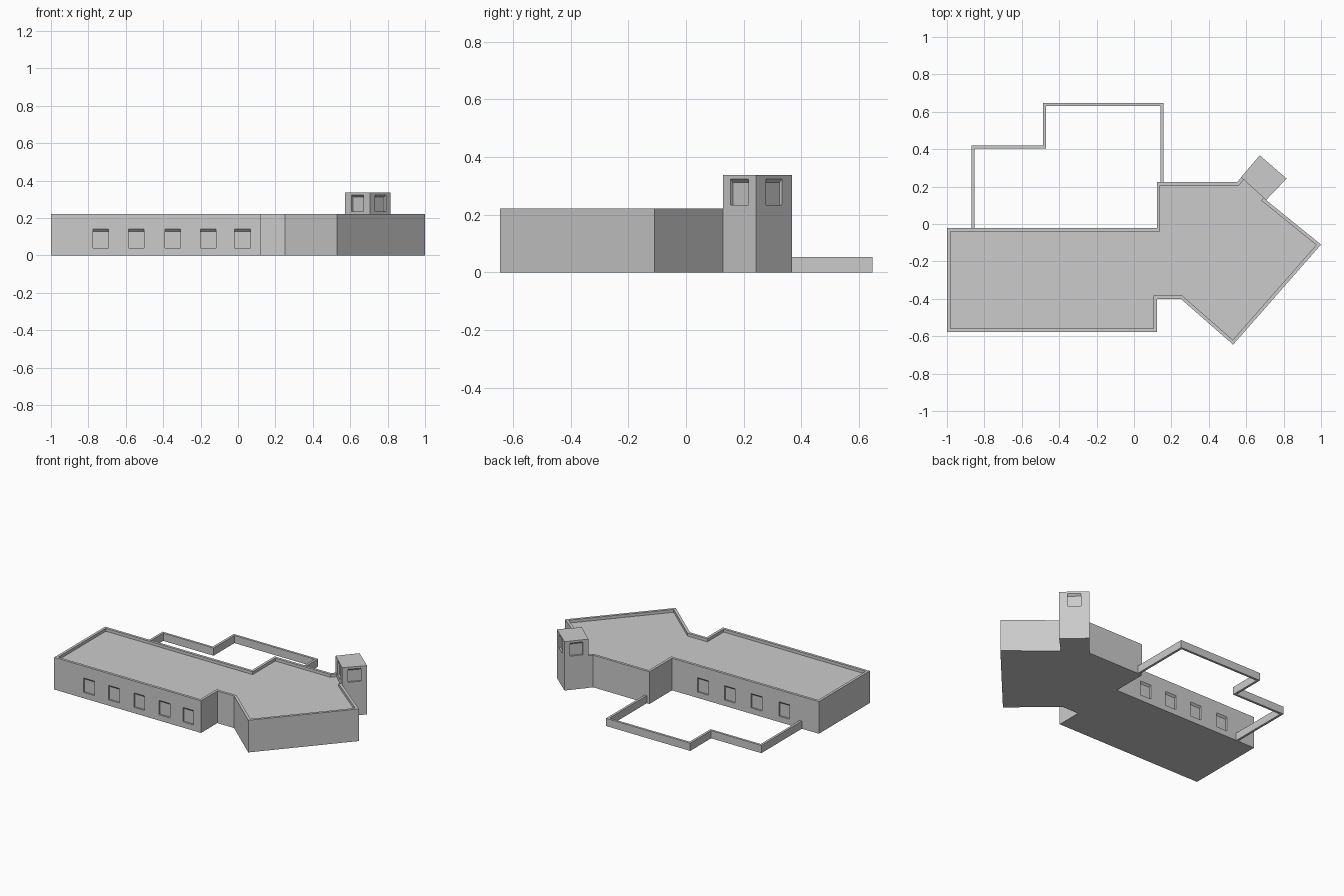
import bpy, bmesh
from mathutils import Vector

cube = bpy.data.objects.get("Cube")
if cube:
    bpy.data.objects.remove(cube, do_unlink=True)

GREY = (0.6, 0.6, 0.6, 1)
mat = bpy.data.materials.new("plain_grey")
mat.use_nodes = True
mat.diffuse_color = GREY
mat.node_tree.nodes["Principled BSDF"].inputs["Base Color"].default_value = GREY


def finish(bm, name):
    bmesh.ops.recalc_face_normals(bm, faces=bm.faces)
    mesh = bpy.data.meshes.new(name)
    bm.to_mesh(mesh)
    bm.free()
    mesh.materials.append(mat)
    obj = bpy.data.objects.new(name, mesh)
    bpy.context.collection.objects.link(obj)
    return obj


def prism(bm, outline, height):
    """Raise a counter-clockwise floor outline into a solid; return its top face."""
    floor = bm.faces.new([bm.verts.new((x, y, 0)) for x, y in outline])
    top = bmesh.ops.extrude_face_region(bm, geom=[floor], use_keep_orig=True)["geom"]
    face = next(g for g in top if isinstance(g, bmesh.types.BMFace))
    bmesh.ops.translate(bm, verts=face.verts, vec=(0, 0, height))
    bmesh.ops.recalc_face_normals(bm, faces=bm.faces)
    return face


def add_niche(bm, centre, outward, width, low, high, depth=0.012):
    """Window-shaped cutter whose head slopes down into the wall."""
    out = Vector((*outward, 0)).normalized()
    side = Vector((-out.y, out.x, 0)) * width / 2
    base = Vector((*centre, 0))
    profile = [(-depth, low), (depth, low), (depth, high + depth), (-depth, high - depth)]
    rings = [[bm.verts.new(base + s * side + out * d + Vector((0, 0, z)))
              for d, z in profile] for s in (-1, 1)]
    for ring in rings:
        bm.faces.new(ring)
    for i in range(4):
        j = (i + 1) % 4
        bm.faces.new((rings[0][i], rings[0][j], rings[1][j], rings[1][i]))


def cut(obj, cutter_bm):
    cutter = finish(cutter_bm, "window_cutter")
    cutter.hide_render = True
    mod = obj.modifiers.new("windows", "BOOLEAN")
    mod.object, mod.operation, mod.solver = cutter, "DIFFERENCE", "EXACT"
    bpy.context.view_layer.objects.active = obj
    bpy.ops.object.modifier_apply(modifier=mod.name)
    bpy.data.objects.remove(cutter, do_unlink=True)


# Main building with a sunken roof behind a parapet
FRONT, BACK = -0.578, -0.022
outline = [(-1, FRONT), (0.122, FRONT), (0.122, -0.4), (0.25, -0.4), (0.53, -0.645),
           (1, -0.11), (0.706, 0.128), (0.73, 0.156), (0.6, 0.281), (0.553, 0.225),
           (0.122, 0.225), (0.122, BACK), (-1, BACK)]
bm = bmesh.new()
roof = prism(bm, outline, 0.222)
bmesh.ops.inset_region(bm, faces=[roof], thickness=0.018, use_even_offset=True)
deck = bmesh.ops.extrude_discrete_faces(bm, faces=[roof])["faces"][0]
bmesh.ops.translate(bm, verts=deck.verts, vec=(0, 0, -0.02))
building = finish(bm, "main_building")

# Rows of window niches on the long walls
bm = bmesh.new()
for x in (-0.735, -0.543, -0.35, -0.158, 0.024):
    add_niche(bm, (x, FRONT), (0, -1), 0.083, 0.04, 0.14)
for x in (-0.735, -0.523, -0.319, -0.114):
    add_niche(bm, (x, BACK), (0, 1), 0.083, 0.04, 0.14)
cut(building, bm)

# Tower with one niche per side
corners = [(0.706, 0.128), (0.816, 0.243), (0.672, 0.367), (0.572, 0.25)]
bm = bmesh.new()
prism(bm, corners, 0.337)
tower = finish(bm, "tower")
bm = bmesh.new()
for i, (x, y) in enumerate(corners):
    u, v = corners[(i + 1) % 4]
    add_niche(bm, ((x + u) / 2, (y + v) / 2), (v - y, x - u), 0.085, 0.233, 0.323)
cut(tower, bm)

# Low stepped wall around the yard
T = 0.016
outer = [(0.158, 0.22), (0.158, 0.648), (-0.486, 0.648), (-0.486, 0.42),
         (-0.87, 0.42), (-0.87, -0.03)]
inner = [(x + T if x < 0 else x - T, y - T if y > 0.3 else y) for x, y in outer]
bm = bmesh.new()
prism(bm, outer + inner[::-1], 0.053)
finish(bm, "yard_wall")
